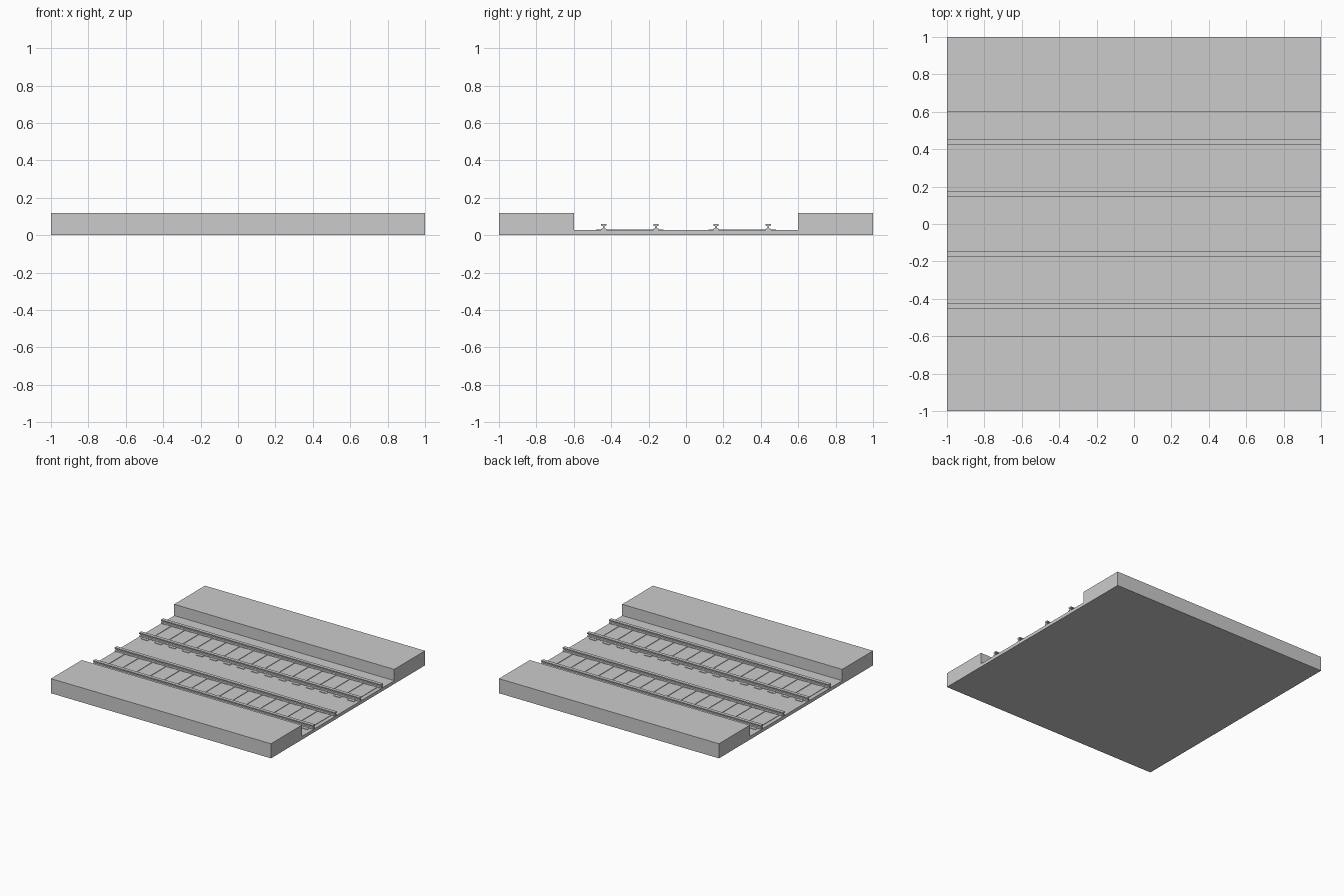
import bpy, bmesh

if "Cube" in bpy.data.objects:
    bpy.data.objects.remove(bpy.data.objects["Cube"])


def box(name, x0, x1, y0, y1, z0, z1):
    """Axis-aligned box with its origin at its centre."""
    bm = bmesh.new()
    bmesh.ops.create_cube(bm, size=1)
    bmesh.ops.scale(bm, vec=(x1 - x0, y1 - y0, z1 - z0), verts=bm.verts)
    return finish(name, bm, ((x0 + x1) / 2, (y0 + y1) / 2, (z0 + z1) / 2))


def extrude_x(name, profile, y, x0=-1, x1=1):
    """Sweep a closed (y, z) profile along x."""
    bm = bmesh.new()
    face = bm.faces.new([bm.verts.new((x0, p, z)) for p, z in profile])
    ext = bmesh.ops.extrude_face_region(bm, geom=[face])["geom"]
    verts = [v for v in ext if isinstance(v, bmesh.types.BMVert)]
    bmesh.ops.translate(bm, vec=(x1 - x0, 0, 0), verts=verts)
    bmesh.ops.recalc_face_normals(bm, faces=bm.faces)
    return finish(name, bm, (0, y, 0))


def finish(name, bm, loc):
    mesh = bpy.data.meshes.new(name)
    bm.to_mesh(mesh)
    bm.free()
    ob = bpy.data.objects.new(name, mesh)
    ob.location = loc
    bpy.context.collection.objects.link(ob)
    return ob


BED = 0.027
SLEEPER_TOP = 0.031

# Track bed between the platforms
box("track_bed", -1, 1, -0.6, 0.6, 0, BED)

# Raised platforms on both sides
for side, s in (("front", -1), ("back", 1)):
    y0, y1 = sorted((s * 0.6, s))
    box(side + "_platform", -1, 1, y0, y1, 0, 0.12)

# I-shaped rail section: right half, mirrored to the left
half = [(0.014, SLEEPER_TOP - 0.002), (0.014, 0.034), (0.005, 0.038),
        (0.005, 0.048), (0.014, 0.051), (0.014, 0.06)]
rail_profile = half + [(-y, z) for y, z in reversed(half)]

# Two tracks, each with two rails and a row of sleepers
COUNT = 16
PITCH = 2 / COUNT
for side, yc in (("front", -0.3), ("back", 0.3)):
    for label, dy in (("outer", 0.14), ("inner", -0.14)):
        s = 1 if yc > 0 else -1
        extrude_x(f"{side}_{label}_rail", rail_profile, yc + s * dy)
    sleeper = box(side + "_sleepers", -1 + PITCH / 2 - 0.03, -1 + PITCH / 2 + 0.03,
                  yc - 0.18, yc + 0.18, BED - 0.007, SLEEPER_TOP)
    row = sleeper.modifiers.new("row", "ARRAY")
    row.count = COUNT
    row.use_relative_offset = False
    row.use_constant_offset = True
    row.constant_offset_displace = (PITCH, 0, 0)
